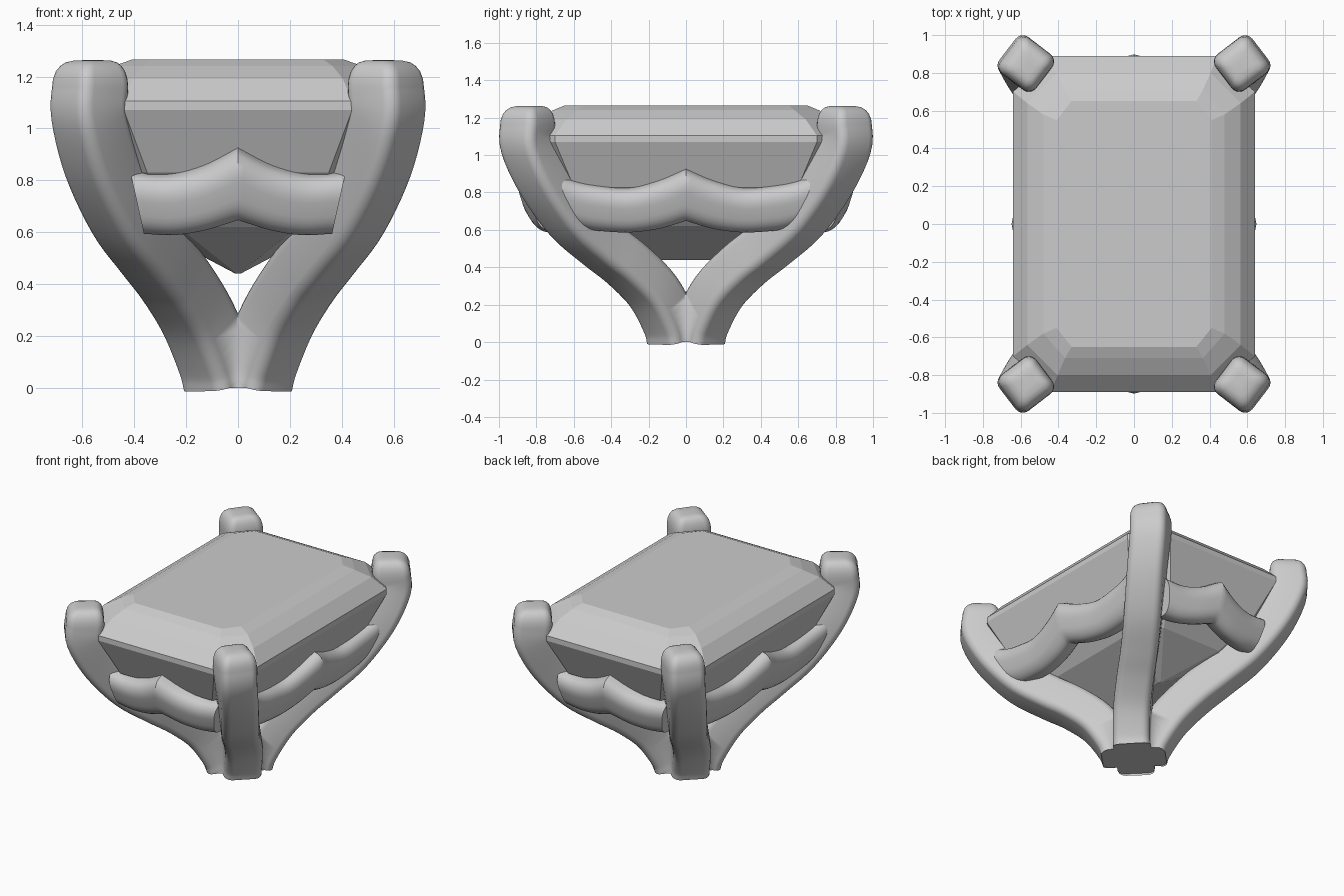
import bpy, bmesh, math
from mathutils import Vector

if "Cube" in bpy.data.objects:
    bpy.data.objects.remove(bpy.data.objects["Cube"])


def finish(name, bm, smooth=None):
    bmesh.ops.recalc_face_normals(bm, faces=bm.faces)
    me = bpy.data.meshes.new(name)
    bm.to_mesh(me)
    bm.free()
    ob = bpy.data.objects.new(name, me)
    bpy.context.collection.objects.link(ob)
    if smooth:
        bpy.ops.object.select_all(action='DESELECT')
        ob.select_set(True)
        bpy.context.view_layer.objects.active = ob
        bpy.ops.object.shade_smooth_by_angle(angle=math.radians(smooth))
    return ob


def loft(bm, rings):
    loops = [[bm.verts.new(p) for p in r] for r in rings]
    n = len(loops[0])
    for a, b in zip(loops, loops[1:]):
        for i in range(n):
            j = (i + 1) % n
            bm.faces.new((a[i], a[j], b[j], b[i]))
    bm.faces.new(loops[0][::-1])
    bm.faces.new(loops[-1])


def spline(pts, steps=5):
    """Catmull-Rom through points of any dimension."""
    P = [Vector(p) for p in pts]
    P = [P[0] * 2 - P[1]] + P + [P[-1] * 2 - P[-2]]
    out = []
    for a, b, c, d in zip(P, P[1:], P[2:], P[3:]):
        for k in range(steps):
            t = k / steps
            out.append((b * 2 + (c - a) * t + (a * 2 - b * 5 + c * 4 - d) * t * t
                        + (b * 3 - a - c * 3 + d) * t ** 3) * 0.5)
    return out + [P[-2]]


def rounded_square(h, r, seg=5):
    pts = []
    for q in range(4):
        cx, cy = [(1, 1), (-1, 1), (-1, -1), (1, -1)][q]
        for k in range(seg + 1):
            a = math.pi / 2 * (q + k / seg)
            pts.append((cx * (h - r) + r * math.cos(a), cy * (h - r) + r * math.sin(a)))
    return pts


def mirror(ob, x, y):
    m = ob.modifiers.new("Mirror", 'MIRROR')
    m.use_axis = (x, y, False)
    m.merge_threshold = 0.0005


# step-cut gem: half x, half y, corner cut x, corner cut y, z
levels = [(0.01, 0.27, 0.006, 0.02, 0.44), (0.35, 0.57, 0.12, 0.12, 0.62),
          (0.54, 0.78, 0.19, 0.18, 0.83), (0.64, 0.89, 0.20, 0.19, 1.07),
          (0.64, 0.89, 0.20, 0.19, 1.105), (0.565, 0.80, 0.16, 0.16, 1.19),
          (0.48, 0.71, 0.115, 0.13, 1.24), (0.41, 0.65, 0.08, 0.10, 1.265)]
bm = bmesh.new()
loft(bm, [[(x - cx, y, z), (x, y - cy, z), (x, -y + cy, z), (x - cx, -y, z),
           (-x + cx, -y, z), (-x, -y + cy, z), (-x, y - cy, z), (-x + cx, y, z)]
          for x, y, cx, cy, z in levels])
finish("gem", bm)

# prong: rounded square swept up one corner, cut at the centre planes, mirrored
path = spline([(.06, .06, 0), (.085, .085, .1), (.155, .175, .27), (.24, .31, .41),
               (.325, .45, .52), (.43, .61, .66), (.525, .755, .86),
               (.573, .845, 1.05), (.57, .847, 1.16)])
sec = rounded_square(0.119, 0.05)
rings = []
for i, p in enumerate(path):
    f = i / (len(path) - 1)
    t = path[min(i + 1, len(path) - 1)] - path[max(i - 1, 0)]
    if i in (0, len(path) - 1):
        t = Vector((0, 0, 1))
    t.normalize()
    a = math.radians(45 - 8 * f)
    n = t.cross(Vector((math.sin(a), -math.cos(a), 0))).normalized()
    s = n.cross(t)
    rings.append([p + s * u + n * v for u, v in sec])
# rounded tip, leaning slightly inwards
c0, last = path[-1], rings[-1]
for z, k in ((1.19, .98), (1.22, .91), (1.24, .81), (1.254, .68), (1.261, .5), (1.263, .25)):
    c = Vector((c0.x - (1 - k) * .015, c0.y - (1 - k) * .02, z))
    rings.append([c + (q - c0) * k for q in last])
bm = bmesh.new()
loft(bm, rings)
for no in ((1, 0, 0), (0, 1, 0)):
    bmesh.ops.bisect_plane(bm, geom=bm.verts[:] + bm.edges[:] + bm.faces[:], dist=1e-5,
                           plane_co=(0, 0, 0), plane_no=no, clear_inner=True)
mirror(finish("prongs", bm, 40), True, True)


# wavy gallery rails with a central peak: along, outward, z, half height
def rail(name, half, place, axes):
    h = spline(half, 6)
    prof = rounded_square(1.0, 0.75, 6)
    rings = []
    for sgn, seq in ((-1, h[:0:-1]), (1, h)):
        for u, o, z, hh in seq:
            shear = 0.22 * (u / half[-1][0]) ** 2
            ring = []
            for a, b in prof:
                a, b = a * 0.09, b * hh
                dz = b * 0.95 - a * 0.3
                ring.append(place(sgn * (u + shear * dz), o + a * 0.95 + b * 0.3, z + dz))
            rings.append(ring)
    bm = bmesh.new()
    loft(bm, rings)
    mirror(finish(name, bm, 30), *axes)


rail("front_and_back_rails",
     [(0, .795, .788, .14), (.13, .765, .735, .125), (.26, .74, .71, .118), (.39, .725, .717, .12)],
     lambda u, o, z: (u, -o, z), (False, True))
rail("side_rails",
     [(0, .545, .79, .14), (.14, .52, .74, .13), (.3, .50, .71, .12),
      (.46, .497, .72, .124), (.57, .50, .74, .128), (.655, .51, .775, .13)],
     lambda u, o, z: (o, u, z), (True, False))
